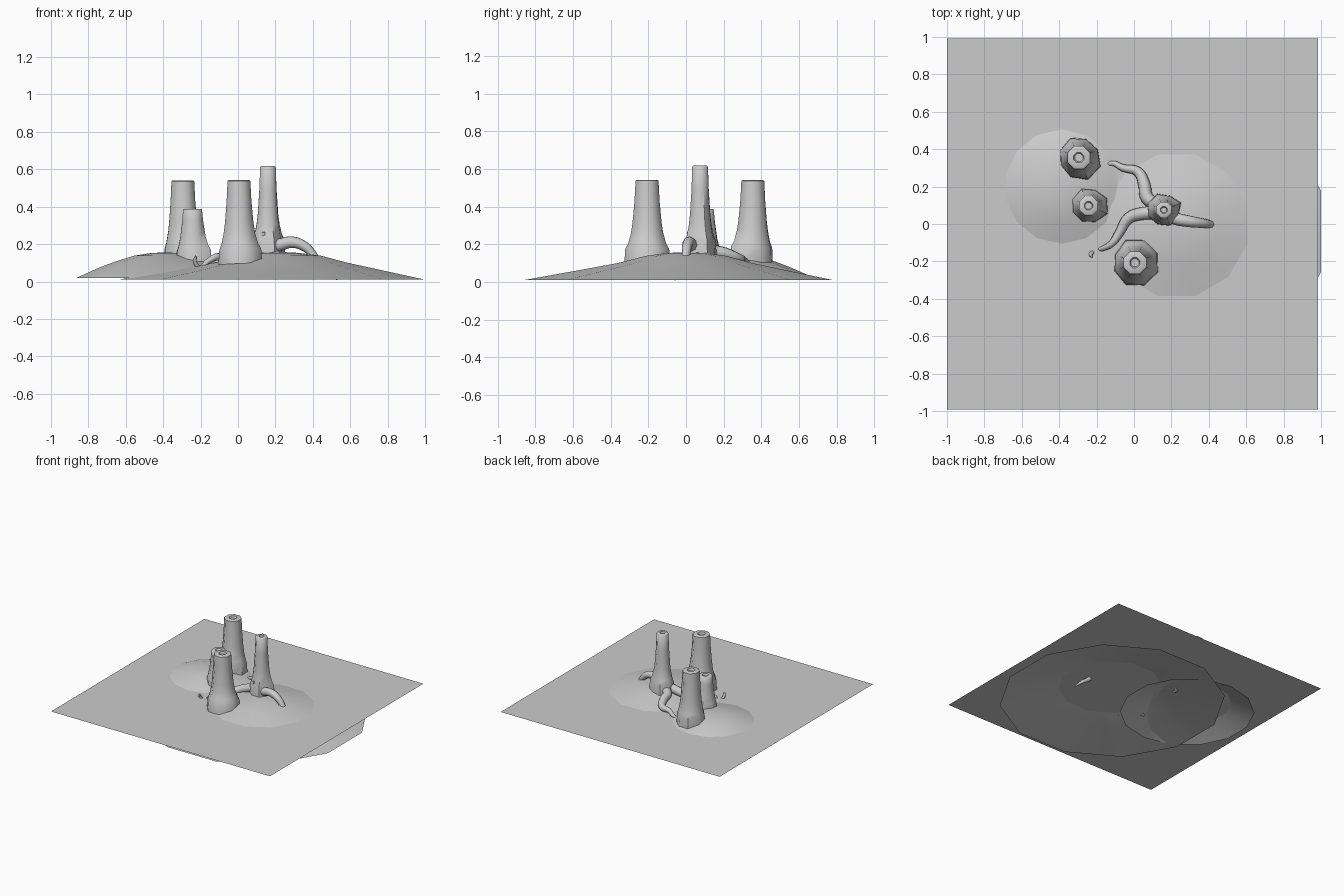
import bpy, bmesh, math, random
from mathutils import Vector

if "Cube" in bpy.data.objects:
    bpy.data.objects.remove(bpy.data.objects["Cube"])

random.seed(4)


def finish(name, bm, smooth=40):
    me = bpy.data.meshes.new(name)
    bm.to_mesh(me)
    bm.free()
    ob = bpy.data.objects.new(name, me)
    bpy.context.collection.objects.link(ob)
    bpy.ops.object.select_all(action='DESELECT')
    ob.select_set(True)
    bpy.context.view_layer.objects.active = ob
    if smooth:
        bpy.ops.object.shade_smooth_by_angle(angle=math.radians(smooth))
    return ob


def skin(bm, rings):
    """Bridge successive rings of points with quads."""
    vs = [[bm.verts.new(p) for p in r] for r in rings]
    for a, b in zip(vs, vs[1:]):
        n = len(a)
        for i in range(n):
            j = (i + 1) % n
            bm.faces.new((a[i], a[j], b[j], b[i]))
    return vs


def ring(cx, cy, z, r, n, phase=0.0):
    return [(cx + r * math.cos(phase + math.tau * i / n),
             cy + r * math.sin(phase + math.tau * i / n), z) for i in range(n)]


# flat ground sheet
bm = bmesh.new()
bm.faces.new([bm.verts.new(p) for p in
              ((-1, -.993, .096), (.985, -.993, .096), (.985, .993, .096), (-1, .993, .096))])
finish("ground_sheet", bm, 0)


# open-bottomed earth mounds: (centre x, centre y, z, radius) from the base up
def mound(name, profile, n):
    bm = bmesh.new()
    vs = skin(bm, [ring(x, y, z, r, n, math.pi / n) for x, y, z, r in profile])
    bm.faces.new(vs[-1])
    finish(name, bm)


mound("large_mound", [(.18, -.04, .01, .848), (.21, -.02, .06, .58), (.23, -.005, .1, .37),
                      (.23, 0, .138, .22), (.22, 0, .153, .11), (.22, 0, .157, .03)], 12)
mound("small_mound", [(-.37, .18, .02, .505), (-.38, .19, .075, .37), (-.39, .205, .106, .275),
                      (-.39, .205, .138, .17), (-.39, .205, .152, .08), (-.39, .205, .155, .02)], 14)


# tree trunks: flared irregular base, straight bole, dimpled cut top
def trunk(name, x, y, z0, z1, r_top, r_base, n=8):
    bm = bmesh.new()
    lobes = [random.uniform(-.12, .12) for _ in range(n)]
    h = z1 - z0
    flare = min(.22, h * .6)
    # height above base, blend from top radius to base radius
    prof = [(0, 1.0), (flare * .35, .92), (flare * .5, .66), (flare * .75, .42),
            (flare, .28), (flare + (h - flare) * .5, .1), (h - .004, 0)]
    rings = []
    for dz, t in prof:
        r = r_top + (r_base - r_top) * t
        pts = []
        for i in range(n):
            a = math.tau * (i + .5) / n
            k = r * (1 + lobes[i] * t)
            pts.append((x + k * math.cos(a), y + k * math.sin(a),
                        z0 + dz + lobes[i] * .08 * t))
        rings.append(pts)
    ph = math.pi / n
    rings += [ring(x, y, z1, r_top * .9, n, ph), ring(x, y, z1, r_top * .45, n, ph),
              ring(x, y, z1 - .015, r_top * .35, n, ph)]
    vs = skin(bm, rings)
    bm.faces.new(vs[-1])
    finish(name, bm, 50)


trunk("back_left_trunk", -.295, .355, .105, .54, .066, .118)
trunk("short_trunk", -.243, .097, .105, .387, .055, .1)
trunk("front_trunk", .005, -.207, .092, .542, .066, .124)
trunk("tall_trunk", .16, .075, .14, .617, .045, .092)


# tapering roots winding from the tall trunk into the soil
def root(name, pts):
    cu = bpy.data.curves.new(name, 'CURVE')
    cu.dimensions = '3D'
    cu.bevel_depth = 1.0
    cu.bevel_resolution = 2
    cu.resolution_u = 4
    cu.use_fill_caps = True
    sp = cu.splines.new('BEZIER')
    sp.bezier_points.add(len(pts) - 1)
    for bp, (x, y, z, r) in zip(sp.bezier_points, pts):
        bp.co = Vector((x, y, z))
        bp.radius = r
        bp.handle_left_type = bp.handle_right_type = 'AUTO'
    ob = bpy.data.objects.new(name, cu)
    bpy.context.collection.objects.link(ob)
    bpy.ops.object.select_all(action='DESELECT')
    ob.select_set(True)
    bpy.context.view_layer.objects.active = ob
    bpy.ops.object.convert(target='MESH')
    bpy.ops.object.shade_smooth_by_angle(angle=math.radians(50))


root("right_root", [(.17, .06, .18, .03), (.22, .03, .195, .034), (.29, .015, .21, .031),
                    (.36, .005, .185, .026), (.4, 0, .145, .022), (.44, -.01, .085, .017),
                    (.49, -.02, .05, .013), (.53, -.06, .012, .005)])
root("back_root", [(.13, .1, .18, .032), (.07, .14, .165, .036), (.055, .21, .15, .033),
                   (.02, .28, .125, .027), (-.06, .3, .12, .019), (-.12, .325, .1, .013),
                   (-.165, .29, .075, .011), (-.155, .23, .1, .008)])
root("left_root", [(.13, .06, .19, .034), (.04, .055, .165, .034), (-.03, .03, .14, .031),
                   (-.08, -.05, .13, .025), (-.12, -.105, .13, .019), (-.165, -.13, .105, .014),
                   (-.2, -.14, .075, .012), (-.23, -.16, .105, .011), (-.225, -.175, .135, .007)])
# small stub on the front of the tall trunk
root("trunk_stub", [(.145, .05, .23, .012), (.138, .02, .245, .012), (.136, .01, .265, .007)])
